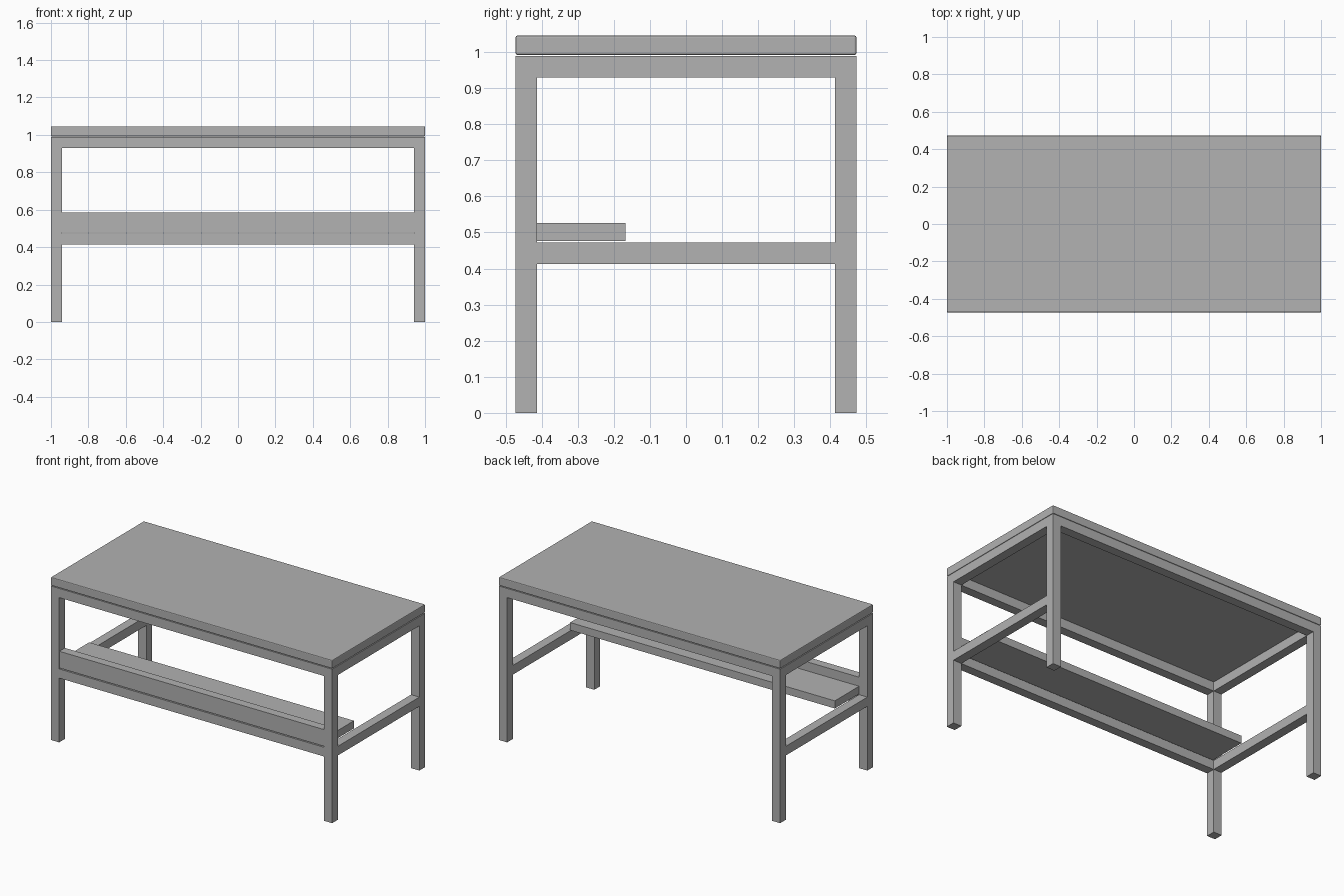
import bpy

if "Cube" in bpy.data.objects:
    bpy.data.objects.remove(bpy.data.objects["Cube"], do_unlink=True)

grey = bpy.data.materials.new("plain grey")
grey.use_nodes = True
colour = (0.445, 0.445, 0.445, 1)
grey.diffuse_color = colour
grey.node_tree.nodes["Principled BSDF"].inputs["Base Color"].default_value = colour

HX, HY = 1.0, 0.472        # half size of the table
T = 0.059                  # square tube thickness
FRAME_TOP, RAIL_TOP = 0.989, 0.472
IX, IY = HX - T, HY - T    # inner faces of the legs


def box(name, x, y, z, bevel=0):
    """Box spanning the given (low, high) ranges."""
    spans = (x, y, z)
    bpy.ops.mesh.primitive_cube_add(size=1, location=[(a + b) / 2 for a, b in spans])
    ob = bpy.context.object
    ob.name = name
    ob.scale = [b - a for a, b in spans]
    bpy.ops.object.transform_apply(location=False, rotation=False, scale=True)
    ob.data.materials.append(grey)
    if bevel:
        mod = ob.modifiers.new("soft edge", "BEVEL")
        mod.width = bevel
        mod.segments = 2
    return ob


def outer(side, half):
    """Range of a tube on the outer edge of the frame."""
    return tuple(sorted((side * half, side * (half - T))))


# Legs, and the side rails joining them
for sx, side in ((-1, "right"), (1, "left")):
    for sy, end in ((-1, "front"), (1, "back")):
        box(f"{end}_{side}_leg", outer(sx, HX), outer(sy, HY), (0, FRAME_TOP))
    for top, level in ((FRAME_TOP, "upper"), (RAIL_TOP, "lower")):
        box(f"{level}_{side}_rail", outer(sx, HX), (-IY, IY), (top - T, top))

# Long rails: two under the top, one low at the front
box("upper_front_rail", (-IX, IX), outer(-1, HY), (FRAME_TOP - T, FRAME_TOP))
box("upper_back_rail", (-IX, IX), outer(1, HY), (FRAME_TOP - T, FRAME_TOP))
box("lower_front_rail", (-IX, IX), outer(-1, HY), (RAIL_TOP - T, RAIL_TOP))

# Low shelf with a raised lip between the front legs
box("shelf", (-IX, IX), (-IY, -0.167), (0.477, 0.526))
box("shelf_lip", (-IX, IX), (-HY + 0.003, -IY), (0.477, 0.584))

# Table top with softened edges
box("table_top", (-HX, HX), (-HY, HY), (0.992, 1.046), bevel=0.005)
